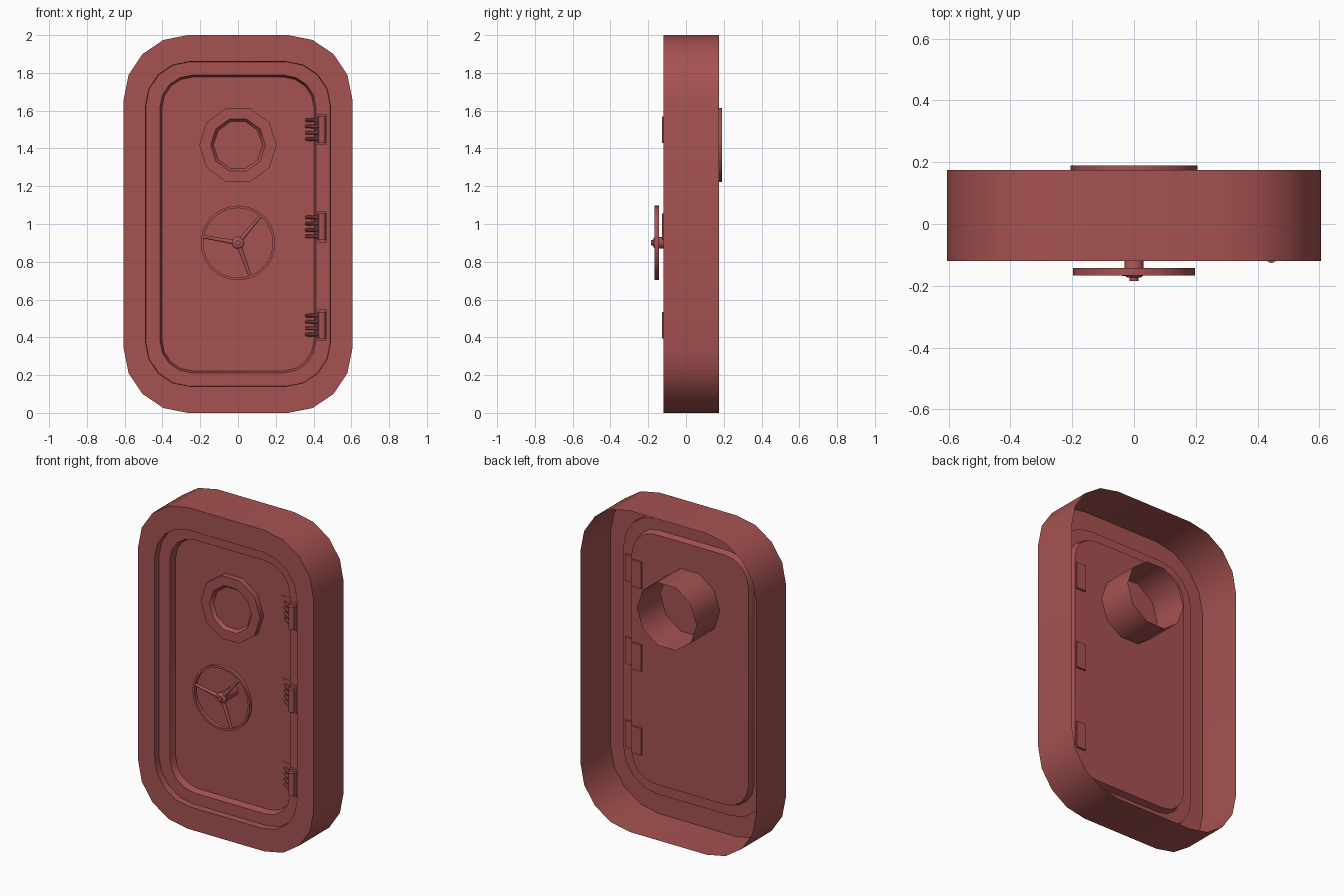
import bpy, bmesh
from math import sin, cos, pi, radians
from mathutils import Matrix, Vector

cube = bpy.data.objects.get("Cube")
if cube:
    bpy.data.objects.remove(cube)

paint = bpy.data.materials.new("red_paint")
paint.use_nodes = True
RED = (0.38, 0.085, 0.083, 1)
paint.diffuse_color = RED
paint.node_tree.nodes["Principled BSDF"].inputs["Base Color"].default_value = RED


def finish(name, bm, angle=30):
    """Turn a bmesh into a painted, smooth shaded object."""
    mesh = bpy.data.meshes.new(name)
    bm.to_mesh(mesh)
    bm.free()
    obj = bpy.data.objects.new(name, mesh)
    bpy.context.collection.objects.link(obj)
    mesh.materials.append(paint)
    bpy.ops.object.select_all(action='DESELECT')
    obj.select_set(True)
    bpy.context.view_layer.objects.active = obj
    bpy.ops.object.shade_smooth_by_angle(angle=radians(angle))
    return obj


def bridge(bm, rings):
    """Join rings of vertices with quads."""
    for a, b in zip(rings, rings[1:]):
        n = len(a)
        for i in range(n):
            j = (i + 1) % n
            bm.faces.new((a[i], a[j], b[j], b[i]))


def rounded_ring(bm, half_w, half_h, radius, y, steps=4):
    """Rounded rectangle of vertices standing at depth y."""
    ring = []
    for q, (sx, sz) in enumerate(((1, 1), (-1, 1), (-1, -1), (1, -1))):
        for k in range(steps + 1):
            a = (q + k / steps) * pi / 2
            ring.append(bm.verts.new((sx * (half_w - radius) + radius * cos(a), y,
                                      1 + sz * (half_h - radius) + radius * sin(a))))
    return ring


def lathe(name, profile, segs, x, z, closed=False, cap=False, angle=30):
    """Spin (radius, y) points about an axis along y."""
    bm = bmesh.new()
    rings = [[bm.verts.new((x + r * cos(2 * pi * i / segs), y, z + r * sin(2 * pi * i / segs)))
              for i in range(segs)] for r, y in profile]
    bridge(bm, rings + rings[:1] if closed else rings)
    if cap:
        bm.faces.new(rings[-1])
    if closed:
        bmesh.ops.recalc_face_normals(bm, faces=bm.faces)
    return finish(name, bm, angle)


def box(bm, lo, hi):
    """Add a box between two corners."""
    lo, hi = Vector(lo), Vector(hi)
    bmesh.ops.create_cube(bm, size=1, matrix=Matrix.Translation((lo + hi) / 2)
                          @ Matrix.Diagonal((*(hi - lo), 1)))


def rod(bm, start, end, r1, r2, segs=12):
    """Add a tapered round rod between two points."""
    start, end = Vector(start), Vector(end)
    axis = end - start
    turn = axis.to_track_quat('Z', 'Y').to_matrix().to_4x4()
    bmesh.ops.create_cone(bm, cap_ends=True, segments=segs, radius1=r1, radius2=r2,
                          depth=axis.length,
                          matrix=Matrix.Translation((start + end) / 2) @ turn)


# Frame: open-backed shell with a stepped recess
bm = bmesh.new()
bridge(bm, [rounded_ring(bm, *p) for p in (
    (0.605, 1.0, 0.34, 0.175), (0.605, 1.0, 0.34, -0.12), (0.49, 0.86, 0.235, -0.12),
    (0.488, 0.858, 0.233, -0.08), (0.413, 0.788, 0.17, -0.08))])
finish("frame", bm)

# Door panel set back behind the frame
bm = bmesh.new()
rings = [rounded_ring(bm, *p) for p in ((0.413, 0.788, 0.17, -0.08), (0.402, 0.777, 0.16, -0.04))]
bridge(bm, rings)
bm.faces.new(rings[-1])
finish("door", bm)

# Porthole: long tube open at the back, raised rim and pane at the front
PORT_Z = 1.418
lathe("porthole_rim", [(0.205, 0.19), (0.205, -0.075), (0.145, -0.075), (0.13, -0.055)],
      10, 0, PORT_Z, angle=40)
lathe("porthole_pane", [(0.131, -0.055), (0.12, -0.055)], 10, 0, PORT_Z, cap=True)

# Hand wheel: rim, hub and three spokes
WHEEL_Z = 0.9
lathe("wheel_rim", [(0.197, -0.142), (0.197, -0.166), (0.184, -0.166), (0.184, -0.142)],
      40, 0, WHEEL_Z, closed=True)
lathe("wheel_hub", [(0.03, -0.04), (0.03, -0.14), (0.034, -0.148), (0.034, -0.162),
                    (0.024, -0.172), (0.014, -0.174), (0.014, -0.185)],
      16, 0, WHEEL_Z, cap=True)
bm = bmesh.new()
for deg in (50, 170, 290):
    d = Vector((cos(radians(deg)), 0, sin(radians(deg))))
    hub = Vector((0, -0.156, WHEEL_Z))
    rod(bm, hub + d * 0.02, hub + d * 0.19, 0.012, 0.008)
finish("wheel_spokes", bm)

# Hinges: leaves, knuckle pin and tongues
for label, z in (("top", 1.5), ("middle", 0.985), ("bottom", 0.465)):
    bm = bmesh.new()
    box(bm, (0.42, -0.098, z - 0.083), (0.468, -0.068, z + 0.083))
    box(bm, (0.33, -0.043, z - 0.083), (0.395, -0.028, z + 0.083))
    rod(bm, (0.445, -0.108, z - 0.07), (0.445, -0.108, z + 0.07), 0.018, 0.018, 16)
    for dz in (-0.05, -0.017, 0.017, 0.05):
        rod(bm, (0.36, -0.05, z + dz), (0.44, -0.1, z + dz), 0.009, 0.012, 10)
    finish(label + "_hinge", bm)
